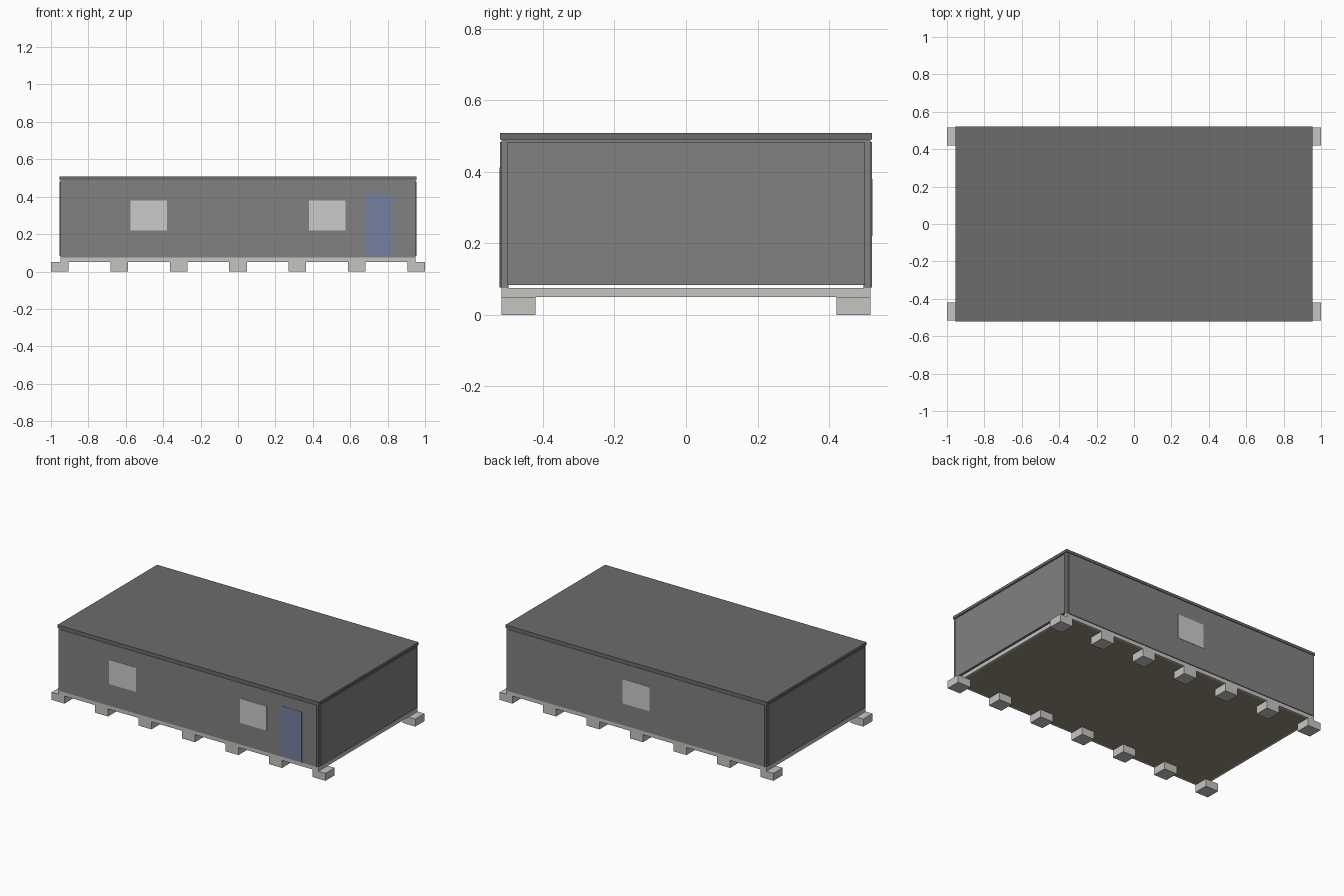
import bpy

if "Cube" in bpy.data.objects:
    bpy.data.objects.remove(bpy.data.objects["Cube"])


def material(name, color):
    m = bpy.data.materials.new(name)
    m.diffuse_color = (*color, 1)
    m.use_nodes = True
    m.node_tree.nodes["Principled BSDF"].inputs["Base Color"].default_value = m.diffuse_color
    return m


CLAD = material("cladding_grey", (0.22, 0.22, 0.22))
ROOF = material("roof_grey", (0.15, 0.15, 0.155))
CONC = material("concrete", (0.56, 0.56, 0.53))
FLOOR = material("floor_board", (0.30, 0.27, 0.20))
GLASS = material("window_grey", (0.56, 0.56, 0.56))
DOOR = material("door_blue", (0.18, 0.22, 0.36))


def box(name, x, y, z, mat):
    """Box from (min, max) ranges on each axis."""
    bpy.ops.mesh.primitive_cube_add(size=1)
    o = bpy.context.object
    o.name = name
    o.location = [(a + b) / 2 for a, b in (x, y, z)]
    o.scale = [b - a for a, b in (x, y, z)]
    bpy.ops.object.transform_apply(location=True, rotation=False, scale=True)
    o.data.materials.append(mat)
    return o


def span(s, a, b):
    """Range a..b mirrored to the side given by s."""
    return tuple(sorted((s * a, s * b)))


HX, HY = 0.95, 0.516

# Foundation blocks along both long sides
for s in (-1, 1):
    for i in range(7):
        cx = -0.953 + i * 0.953 / 3
        box("foundation_block", (cx - 0.047, cx + 0.047),
            span(s, 0.421, HY), (0, 0.05), CONC)

# Base rim and floor boards in three sections
for s in (-1, 1):
    box("base_beam_long", (-HX, HX), span(s, 0.503, HY), (0.05, 0.075), CONC)
    box("base_beam_end", span(s, 0.937, HX), (-0.503, 0.503), (0.05, 0.075), CONC)
for i in range(3):
    x0 = -0.937 + i * 1.874 / 3
    box("floor_section", (x0, x0 + 1.874 / 3), (-0.503, 0.503), (0.0505, 0.075), FLOOR)

# Corner posts and top rails
for s in (-1, 1):
    for t in (-1, 1):
        box("corner_post", span(s, 0.93, HX), span(t, 0.497, HY), (0.075, 0.49), CLAD)
    box("top_rail_long", (-0.93, 0.93), span(s, 0.497, HY), (0.47, 0.49), CLAD)
    box("top_rail_end", span(s, 0.93, HX), (-0.497, 0.497), (0.47, 0.49), CLAD)

# Wall panels, standing slightly proud of the frame
for s in (-1, 1):
    box("long_wall", (-0.938, 0.938), span(s, 0.500, 0.520), (0.076, 0.483), CLAD)
    box("end_wall", span(s, 0.935, 0.955), (-0.5, 0.5), (0.083, 0.482), CLAD)

# Flat roof
box("roof", (-0.955, 0.955), (-0.52, 0.52), (0.49, 0.508), ROOF)

# Windows and door
for x0 in (-0.575, 0.38):
    box("front_window", (x0, x0 + 0.195), (-0.522, -0.515), (0.22, 0.38), GLASS)
box("back_window", (-0.0975, 0.0975), (0.515, 0.522), (0.22, 0.38), GLASS)
box("front_door", (0.685, 0.83), (-0.522, -0.515), (0.077, 0.412), DOOR)
